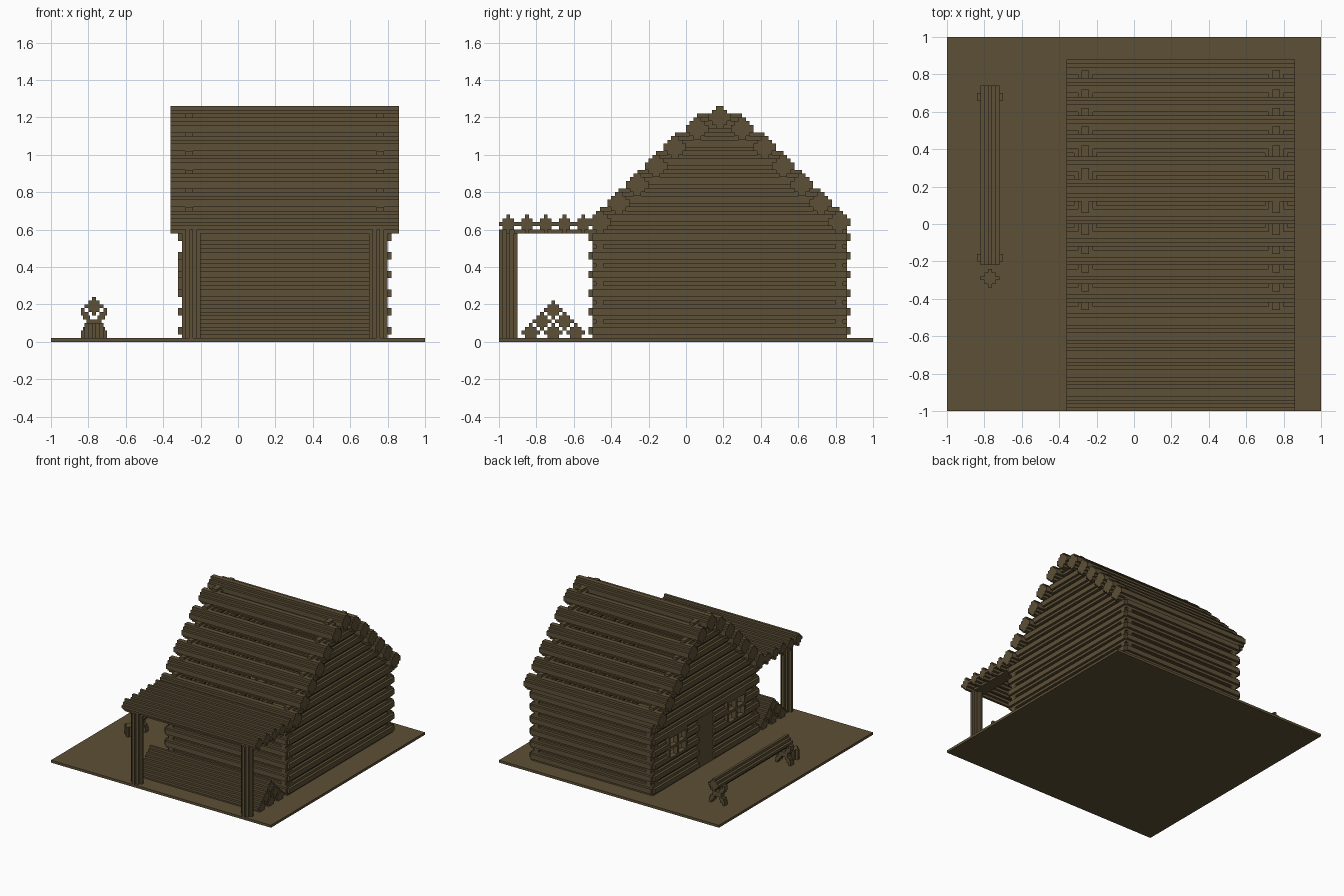
import bpy, bmesh
from mathutils import Vector

if "Cube" in bpy.data.objects:
    bpy.data.objects.remove(bpy.data.objects["Cube"])

wood = bpy.data.materials.new("wood")
wood.diffuse_color = (0.11, 0.08, 0.037, 1)
wood.use_nodes = True
wood.node_tree.nodes["Principled BSDF"].inputs["Base Color"].default_value = wood.diffuse_color

THICK = [.02, .04, .06, .06, .04, .02]   # half-widths of each 0.02 step, big log
THIN = [.01, .03, .05, .03, .01]         # small log


def finish(name, bm):
    bmesh.ops.recalc_face_normals(bm, faces=bm.faces)
    me = bpy.data.meshes.new(name)
    bm.to_mesh(me)
    bm.free()
    me.materials.append(wood)
    ob = bpy.data.objects.new(name, me)
    bpy.context.collection.objects.link(ob)
    return ob


def boxes(name, spans):
    """One object from boxes given as (x0, x1, y0, y1, z0, z1)."""
    bm = bmesh.new()
    for x0, x1, y0, y1, z0, z1 in spans:
        vs = bmesh.ops.create_cube(bm, size=1)["verts"]
        for v in vs:
            v.co = Vector(((x0 + x1) / 2 + v.co.x * (x1 - x0),
                           (y0 + y1) / 2 + v.co.y * (y1 - y0),
                           (z0 + z1) / 2 + v.co.z * (z1 - z0)))
    return finish(name, bm)


def log(name, steps, axis, a, b, t0, t1):
    """Stepped round log along axis from t0 to t1; a, b centre the section."""
    h = len(steps) * .01
    right = []
    for i, w in enumerate(steps):
        for p in ((w, -h + .02 * i), (w, -h + .02 * (i + 1))):
            if len(right) > 1 and right[-1][0] == right[-2][0] == p[0]:
                right.pop()
            if not right or right[-1] != p:
                right.append(p)
    prof = right + [(-u, v) for u, v in reversed(right)]
    place = {"x": lambda u, v, t: (t, a + u, b + v),
             "y": lambda u, v, t: (a + u, t, b + v),
             "z": lambda u, v, t: (a + u, b + v, t)}[axis]
    bm = bmesh.new()
    face = bm.faces.new([bm.verts.new(place(u, v, t0)) for u, v in prof])
    ext = bmesh.ops.extrude_face_region(bm, geom=[face])["geom"]
    shift = Vector(place(0, 0, t1)) - Vector(place(0, 0, t0))
    bmesh.ops.translate(bm, vec=shift, verts=[g for g in ext if isinstance(g, bmesh.types.BMVert)])
    return finish(name, bm)


# ground slab
boxes("ground", [(-1, 1, -1, 1, 0, .02)])

# openings in the left wall: y0, y1, z0, z1
DOOR = (.08, .28, .02, .44)
WINDOWS = [(.44, .68, .24, .44), (-.32, -.08, .24, .44)]
cutter = boxes("opening_cutter", [(-.4, -.1, *o) for o in [DOOR] + WINDOWS])
cutter.hide_render = True
cutter.hide_viewport = True
cutter.display_type = 'WIRE'

# log walls
for i in range(6):
    z = .06 + .1 * i
    log("front_wall_log", THICK, "x", -.46, z, -.30, .80)
    log("back_wall_log", THICK, "x", .82, z, -.30, .80)
    log("right_wall_log", THICK, "y", .76, z, -.50, .86)
    left = log("left_wall_log", THICK, "y", -.26, z, -.50, .86)
    if i < 5:
        mod = left.modifiers.new("openings", 'BOOLEAN')
        mod.operation = 'DIFFERENCE'
        mod.solver = 'EXACT'
        mod.object = cutter

# roof logs and the gable logs between them, mirrored about y = 0.18
RIDGE = .18
for i, d in enumerate([.64, .54, .44, .34, .24, .12]):
    z = .64 + .1 * i
    for s in (-1, 1):
        log("roof_log", THICK, "x", RIDGE + s * d, z, -.36, .86)
    for x in (-.26, .76):
        log("gable_log", THICK, "y", x, z + .02, RIDGE - d, RIDGE + d)
log("ridge_log", THICK, "x", RIDGE, 1.20, -.36, .86)

# door
boxes("door", [(-.30, -.26, *DOOR)])

# windows: frame with a cross bar
for y0, y1, z0, z1 in WINDOWS:
    ym, zm, f = (y0 + y1) / 2, (z0 + z1) / 2, .02
    x0, x1 = -.32, -.28
    boxes("window_frame", [(x0, x1, y0, y0 + f, z0, z1), (x0, x1, y1 - f, y1, z0, z1),
                           (x0, x1, y0 + f, y1 - f, z0, z0 + f), (x0, x1, y0 + f, y1 - f, z1 - f, z1),
                           (x0, x1, ym - .01, ym + .01, z0 + f, z1 - f),
                           (x0, x1, y0 + f, y1 - f, zm - .01, zm + .01)])

# porch: posts, beams and thin roof logs
for x in (-.25, .75):
    log("porch_post", THIN, "z", x, -.95, .02, .60)
    boxes("porch_beam", [(x - .05, x + .05, -.92, -.48, .58, .60)])
for i in range(5):
    log("porch_roof_log", THIN, "x", -.95 + .1 * i, .63, -.36, .86)

# firewood pile under the porch
for row in range(3):
    for k in range(3 - row):
        log("firewood_log", THIN, "x", -.83 + .06 * row + .12 * k, .05 + .06 * row, -.30, .80)

# sawhorse: long log on two crossed stands
log("sawhorse_log", THIN, "y", -.77, .19, -.22, .74)
OFFSETS = [.06, .05, .04, .02, .02, .04, .05, .06]
for y in (-.20, .66):
    boxes("sawhorse_stand", [(-.77 + s * o - .01 - .01 * (o < .06), -.77 + s * o + .01 + .01 * (o < .06),
                              y, y + .04, .02 + .02 * i, .04 + .02 * i)
                             for i, o in enumerate(OFFSETS) for s in (-1, 1)])

# chopping stump
log("stump", THIN, "z", -.77, -.29, .02, .10)
